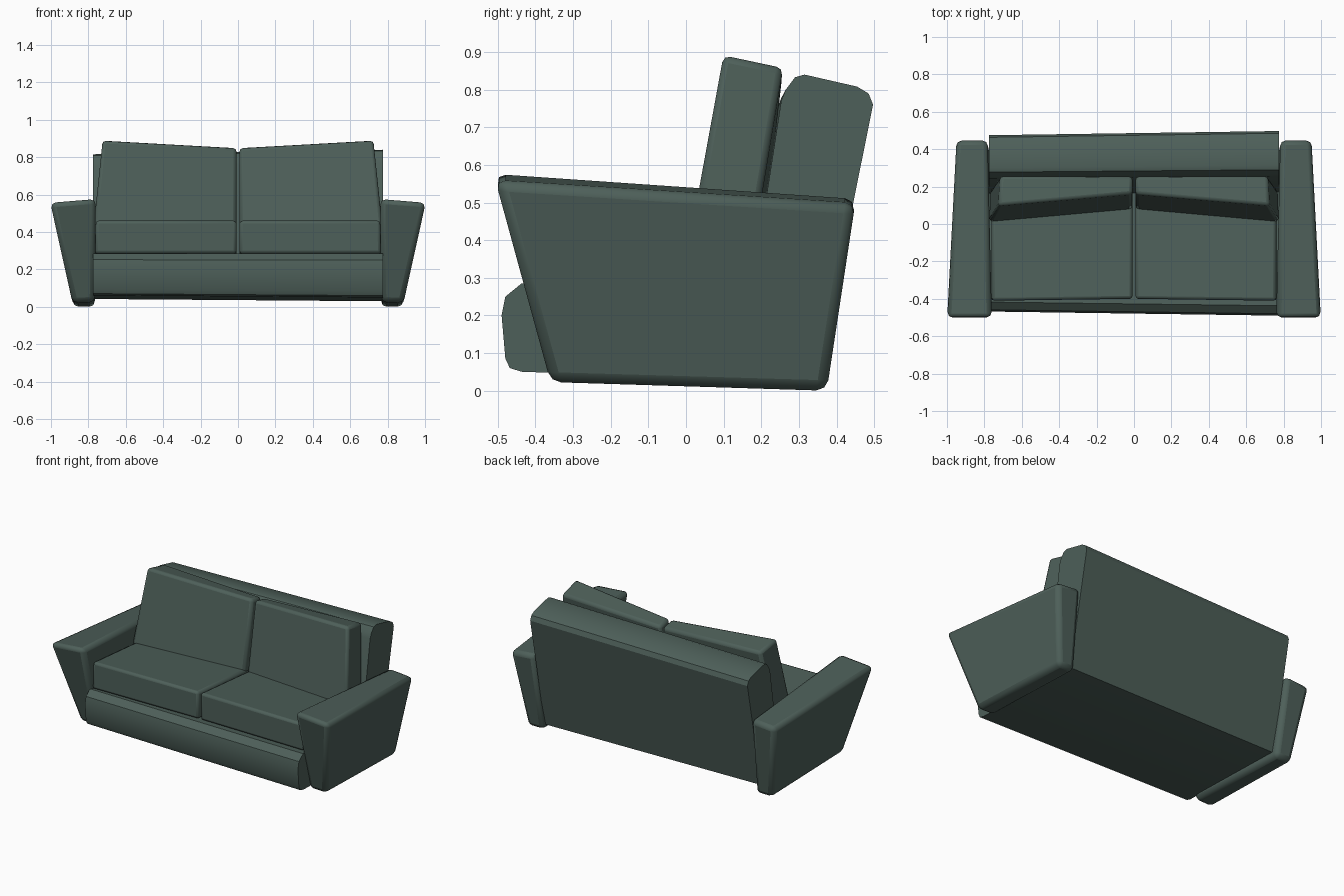
import bpy, bmesh

cube = bpy.data.objects.get("Cube")
if cube:
    bpy.data.objects.remove(cube, do_unlink=True)

fabric = bpy.data.materials.new("dark_green_fabric")
fabric.use_nodes = True
COLOR = (0.075, 0.115, 0.1, 1)
fabric.diffuse_color = COLOR
fabric.node_tree.nodes["Principled BSDF"].inputs["Base Color"].default_value = COLOR


def finish(bm, name, bevel=0, segments=2):
    """Turn a bmesh into a shaded object, with its edges rounded."""
    bmesh.ops.recalc_face_normals(bm, faces=bm.faces)
    mesh = bpy.data.meshes.new(name)
    bm.to_mesh(mesh)
    bm.free()
    mesh.materials.append(fabric)
    obj = bpy.data.objects.new(name, mesh)
    bpy.context.collection.objects.link(obj)
    if bevel:
        mod = obj.modifiers.new("rounded_edges", "BEVEL")
        mod.width = bevel
        mod.segments = segments
        mod.limit_method = "NONE"
    bpy.ops.object.select_all(action="DESELECT")
    obj.select_set(True)
    bpy.context.view_layer.objects.active = obj
    bpy.ops.object.shade_smooth_by_angle(angle=0.5)
    return obj


def block(name, side, corners, bevel):
    """Tapered block; corners maps (outer, back, top) flags to a position."""
    bm = bmesh.new()
    bmesh.ops.create_cube(bm, size=2)
    for v in bm.verts:
        x, y, z = corners[tuple(c > 0 for c in v.co)]
        v.co = (x * side, y, z)
    return finish(bm, name, bevel)


def corner_map(inner, outer):
    """Each list holds front-bottom, back-bottom, front-top, back-top."""
    flags = [(False, False), (True, False), (False, True), (True, True)]
    return {(is_outer, *f): p for is_outer, pts in ((False, inner), (True, outer))
            for f, p in zip(flags, pts)}


# Base, front lip and backrest: one profile (y, z), slightly larger at the left end
profile = [(-0.435, 0.05), (-0.468, 0.06), (-0.48, 0.085), (-0.49, 0.2),
           (-0.48, 0.25), (-0.437, 0.285), (-0.38, 0.28), (0.17, 0.235),
           (0.253, 0.77), (0.265, 0.8), (0.29, 0.833), (0.315, 0.84),
           (0.455, 0.808), (0.485, 0.79), (0.497, 0.76), (0.35, 0.03)]
bm = bmesh.new()
ends = []
for x, scale in ((-0.775, 0.955), (0.775, 1)):
    ends.append([bm.verts.new((x, y * scale, 0.3 + (z - 0.3) * scale)) for y, z in profile])
for ring in ends:
    bm.faces.new(ring)
for i in range(len(profile)):
    j = (i + 1) % len(profile)
    bm.faces.new((ends[0][i], ends[0][j], ends[1][j], ends[1][i]))
finish(bm, "base_and_backrest")

arm = corner_map(
    [(0.765, -0.36, 0.026), (0.765, 0.374, 0), (0.76, -0.507, 0.578), (0.783, 0.45, 0.512)],
    [(0.885, -0.36, 0.022), (0.88, 0.374, 0), (1.005, -0.507, 0.558), (0.953, 0.45, 0.497)])
seat = corner_map(
    [(0.008, -0.4, 0.285), (0.008, 0.18, 0.235), (0.008, -0.4, 0.462), (0.008, 0.2, 0.41)],
    [(0.765, -0.41, 0.285), (0.765, 0.18, 0.235), (0.76, -0.41, 0.462), (0.76, 0.2, 0.41)])
back = corner_map(
    [(0.008, 0.078, 0.4), (0.008, 0.205, 0.38), (0.008, 0.16, 0.852), (0.008, 0.255, 0.832)],
    [(0.775, 0.01, 0.41), (0.77, 0.178, 0.38), (0.725, 0.098, 0.892), (0.715, 0.258, 0.858)])

# Arms and cushions, mirrored across the middle
for side, label in ((1, "left"), (-1, "right")):
    block(label + "_arm", side, arm, 0.028)
    block(label + "_seat_cushion", side, seat, 0.016)
    block(label + "_back_cushion", side, back, 0.018)
